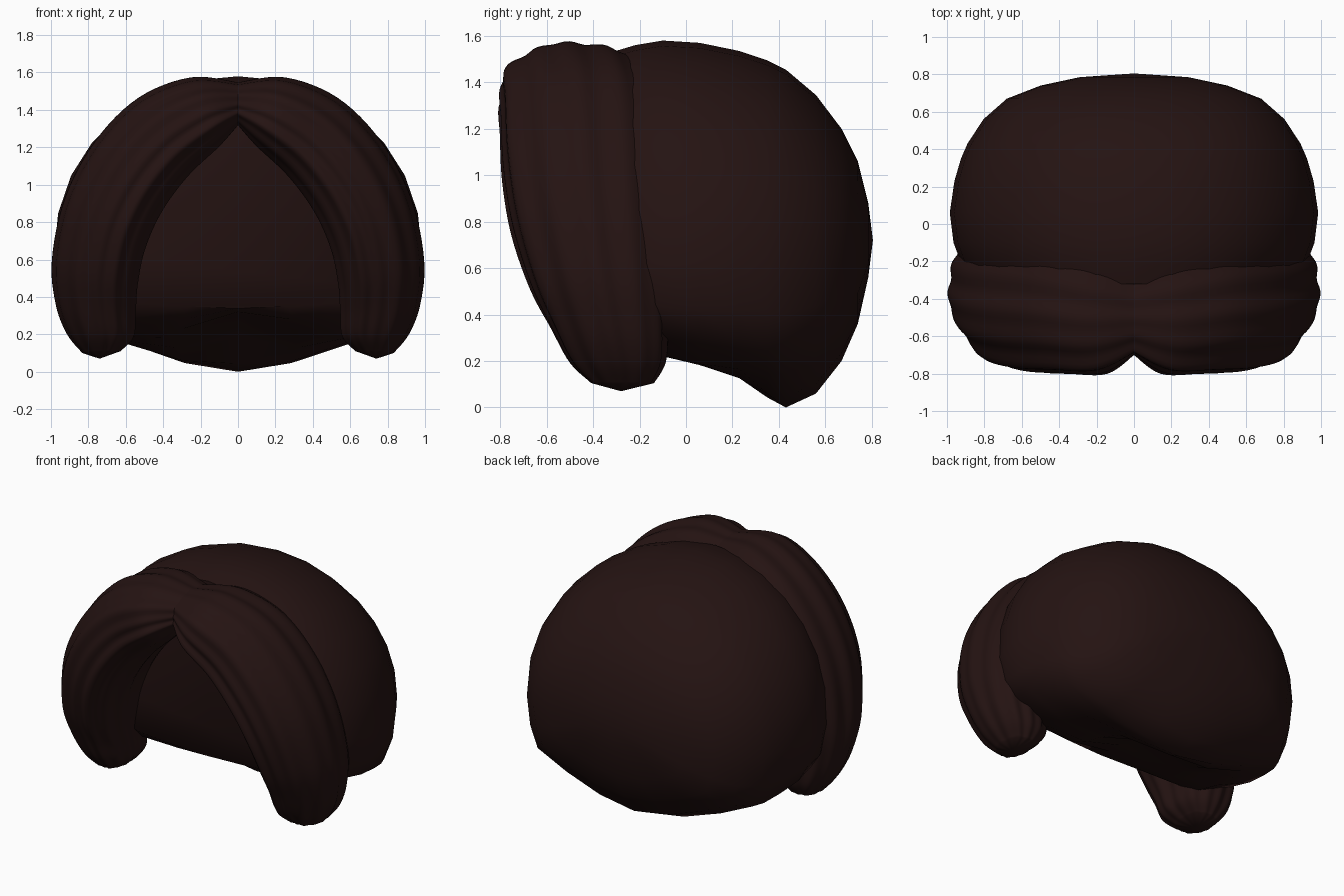
import bpy, bmesh, math

if "Cube" in bpy.data.objects:
    bpy.data.objects.remove(bpy.data.objects["Cube"])

mat = bpy.data.materials.new("dark_brown_hair")
mat.diffuse_color = (0.018, 0.0065, 0.006, 1)
mat.use_nodes = True
mat.node_tree.nodes["Principled BSDF"].inputs["Base Color"].default_value = mat.diffuse_color


def loft(name, rings, start=None, end=None, angle=60):
    """Skin closed rings; each end is a flat face or a fan to a given point."""
    bm = bmesh.new()
    rows = [[bm.verts.new(p) for p in ring] for ring in rings]
    n = len(rows[0])
    for a, b in zip(rows, rows[1:]):
        for i in range(n):
            j = (i + 1) % n
            bm.faces.new((a[i], a[j], b[j], b[i]))
    for row, tip in ((rows[0], start), (rows[-1], end)):
        if tip is None:
            bm.faces.new(row)
        else:
            c = bm.verts.new(tip)
            for i in range(n):
                bm.faces.new((row[i], row[(i + 1) % n], c))
    bmesh.ops.recalc_face_normals(bm, faces=bm.faces)
    me = bpy.data.meshes.new(name)
    bm.to_mesh(me)
    bm.free()
    me.materials.append(mat)
    ob = bpy.data.objects.new(name, me)
    bpy.context.collection.objects.link(ob)
    bpy.ops.object.select_all(action='DESELECT')
    ob.select_set(True)
    bpy.context.view_layer.objects.active = ob
    bpy.ops.object.shade_smooth_by_angle(angle=math.radians(angle))
    return ob


# Back cap: sections along y (y, top z, bottom z, half width, widest z, neck hollow)
sections = [
    (-.32, 1.53, .34, .84, .64, 0), (-.22, 1.56, .25, .92, .62, .07),
    (-.10, 1.58, .18, .965, .62, .13), (.06, 1.57, .12, .985, .62, .16),
    (.23, 1.535, .055, .96, .62, .14), (.35, 1.495, .003, .925, .62, .04),
    (.43, 1.455, 0, .89, .62, 0), (.56, 1.345, .06, .805, .63, 0),
    (.67, 1.20, .20, .68, .65, 0), (.74, 1.06, .36, .50, .68, 0),
    (.785, .88, .56, .29, .71, 0),
]
lower = [(.97, .66), (.90, .41), (.63, .23), (.32, .075)]


def cap_ring(y, zt, zb, w, zm, hollow):
    half = []
    for i in range(1, 8):
        a = math.pi / 2 * i / 7
        half.append((w * math.sin(a) ** .95, zm + (zt - zm) * max(math.cos(a), 0) ** .95))
    k = min(max(.5 + 1.5 * y, .4), 1)
    for i, (u, v) in enumerate(lower):
        v *= k if i > 1 else .8 + .2 * k
        half.append((w * u, zb + (zm - zb) * v + (hollow * .25 if i == 3 else 0)))
    ring = [(0, y, zt)] + [(x, y, z) for x, z in half]
    ring.append((0, y, zb + hollow))
    return ring + [(-x, y, z) for x, z in reversed(half)]


loft("back_hair_cap", [cap_ring(*s) for s in sections], end=(0, .805, .72))

# Front lock: stations (outer x, outer z, inner x, inner z, front y, back y)
stations = [
    (0, 1.545, 0, 1.32, -.70, -.30), (.25, 1.57, .10, 1.21, -.80, -.20),
    (.53, 1.46, .27, 1.05, -.80, -.13), (.76, 1.23, .41, .86, -.79, -.10),
    (.92, .93, .50, .66, -.75, -.09), (.99, .60, .54, .47, -.67, -.08),
    (.97, .36, .55, .33, -.58, -.08), (.91, .20, .56, .19, -.50, -.09),
    (.83, .10, .63, .11, -.41, -.14),
]


def smooth_path(pts, steps):
    """Catmull-Rom interpolation of the station rows."""
    out = []
    for i in range(len(pts) - 1):
        p0, p1, p2 = pts[max(i - 1, 0)], pts[i], pts[i + 1]
        p3 = pts[min(i + 2, len(pts) - 1)]
        for k in range(steps):
            t = k / steps
            out.append([.5 * (2 * b + (c - a) * t + (2 * a - 5 * b + 4 * c - d) * t * t
                              + (3 * b - a - 3 * c + d) * t ** 3)
                        for a, b, c, d in zip(p0, p1, p2, p3)])
    return out + [list(pts[-1])]


def lock_ring(ox, oz, ix, iz, yf, yb):
    ring = []
    for i in range(80):
        a = 2 * math.pi * i / 80
        c, s = math.cos(a), math.sin(a)
        r = (abs(c) ** 2.6 + abs(s) ** 2.6) ** (-1 / 2.6)
        # strand ridges
        r *= .985 + .028 * math.cos(13 * a) + .018 * math.cos(7 * a + 1)
        # the front side leans inward towards the face
        t = .5 - .5 * r * c + (.08 * s * s * (1 + c) if s < 0 else 0)
        y = (yf + yb) / 2 + r * s * (yb - yf) / 2
        ring.append((max(ox + (ix - ox) * t, 0), y, oz + (iz - oz) * t))
    return ring


lock = loft("front_locks", [lock_ring(*s) for s in smooth_path(stations, 6)],
            end=(.74, -.28, .07))
mirror = lock.modifiers.new("mirror", 'MIRROR')
mirror.use_clip = True
